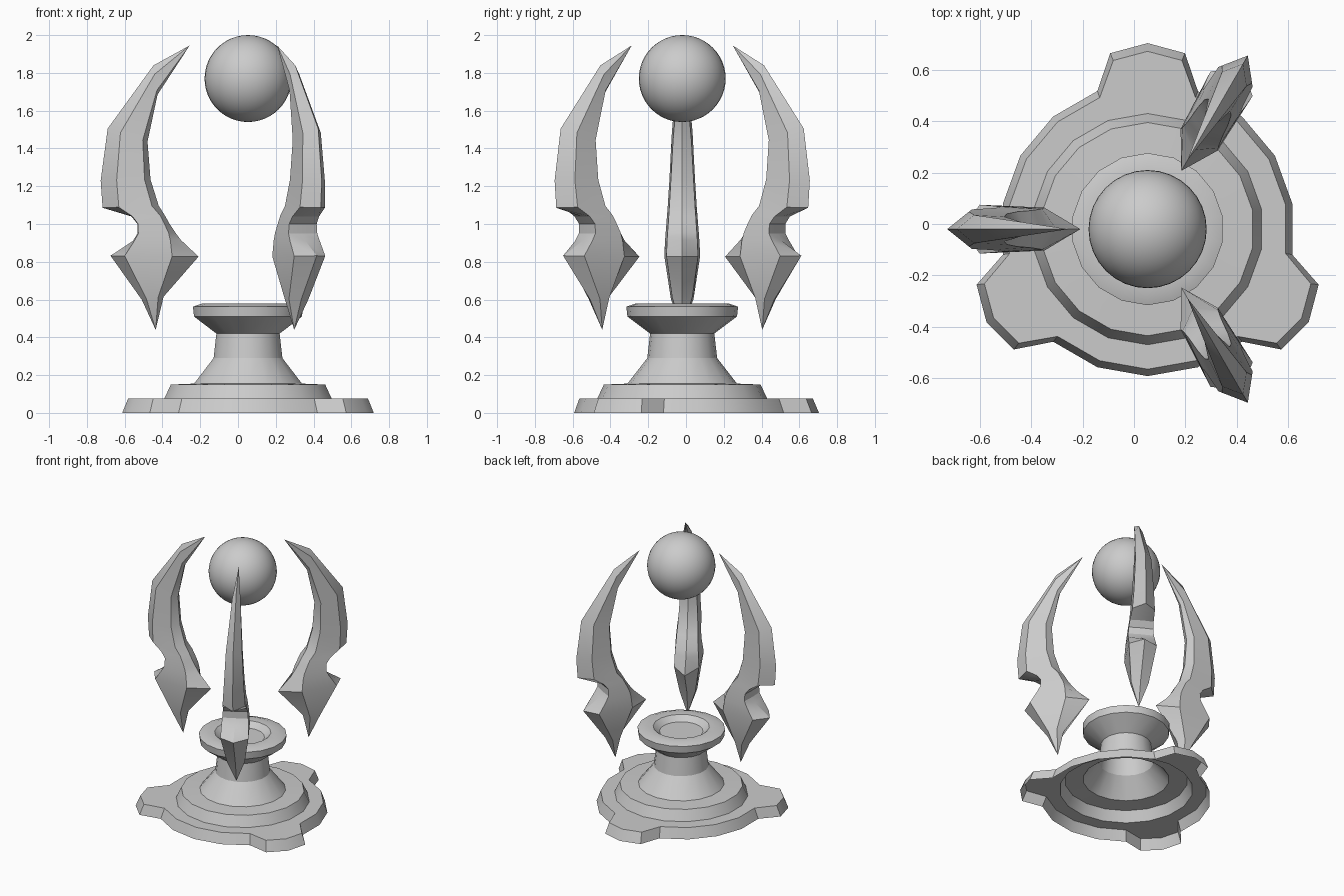
import bpy, bmesh, math

if "Cube" in bpy.data.objects:
    bpy.data.objects.remove(bpy.data.objects["Cube"])

CX, CY = 0.053, -0.02          # axis shared by every part
grey = bpy.data.materials.new("stone grey")
grey.diffuse_color = (0.6, 0.6, 0.6, 1)
grey.use_nodes = True
grey.node_tree.nodes["Principled BSDF"].inputs["Base Color"].default_value = grey.diffuse_color


def finish(name, bm, angle=30):
    bmesh.ops.recalc_face_normals(bm, faces=bm.faces)
    me = bpy.data.meshes.new(name)
    bm.to_mesh(me)
    bm.free()
    ob = bpy.data.objects.new(name, me)
    bpy.context.collection.objects.link(ob)
    ob.location = (CX, CY, 0)
    me.materials.append(grey)
    bpy.ops.object.select_all(action='DESELECT')
    ob.select_set(True)
    bpy.context.view_layer.objects.active = ob
    bpy.ops.object.shade_smooth_by_angle(angle=math.radians(angle))
    return ob


def loft(bm, rings):
    """Bridge closed rings of points; a ring of one point becomes a tip."""
    vs = [[bm.verts.new(p) for p in ring] for ring in rings]
    for a, b in zip(vs, vs[1:]):
        n = max(len(a), len(b))
        for i in range(n):
            j = (i + 1) % n
            if len(a) == 1:
                bm.faces.new((a[0], b[j], b[i]))
            elif len(b) == 1:
                bm.faces.new((a[i], a[j], b[0]))
            else:
                bm.faces.new((a[i], a[j], b[j], b[i]))


def polar(r, deg, z):
    a = math.radians(deg)
    return (r * math.cos(a), r * math.sin(a), z)


def circle(r, z):
    return [polar(r, 10 + 20 * i, z) for i in range(18)] if r else [(0, 0, z)]


# Base plate: 18-sided outline with three tabs, open underneath
def plate_ring(r, z, tab=None, corner=None, spread=12):
    flat = r * math.cos(math.radians(10)) / math.cos(math.radians(2))
    pts = []
    for c in (90, 210, 330):
        for d, rad in ((-40, r), (-20, r), (-spread, corner or flat), (0, tab or r),
                       (spread, corner or flat), (20, r), (40, r), (60, r)):
            pts.append(polar(rad, c + d, z))
    return pts


bm = bmesh.new()
loft(bm, [plate_ring(0.572, 0, 0.724, 0.70),
          plate_ring(0.545, 0.075, 0.692, 0.67, 11.5),
          plate_ring(0.45, 0.075)])
finish("base_plate", bm)

# Raised step and pedestal with a shallow bowl
for name, profile in (
    ("base_step", [(0.45, 0.075), (0.415, 0.15), (0.29, 0.155)]),
    ("pedestal", [(0.29, 0.155), (0.185, 0.29), (0.17, 0.42), (0.29, 0.51),
                  (0.296, 0.562), (0.25, 0.578), (0.19, 0.575),
                  (0.147, 0.54), (0, 0.54)]),
):
    bm = bmesh.new()
    loft(bm, [circle(r, z) for r, z in profile])
    finish(name, bm)

# Floating orb
bm = bmesh.new()
bmesh.ops.create_uvsphere(bm, u_segments=32, v_segments=24, radius=0.23)
finish("orb", bm, 60).location.z = 1.77

# Blade sections: outer edge (r, z), inner edge (r, z),
# positions of the two side creases between them, half width
SECTIONS = [
    (0.50, 1.84, 0.479, 1.685, 0.30, 0.85, 0.028),
    (0.743, 1.505, 0.532, 1.436, 0.32, 0.88, 0.055),
    (0.78, 1.23, 0.516, 1.235, 0.32, 0.88, 0.068),
    (0.77, 1.086, 0.473, 1.097, 0.29, 0.88, 0.077),
    (0.617, 1.04, 0.44, 1.045, 0.03, 0.86, 0.081),
    (0.585, 1.00, 0.415, 1.00, 0.02, 0.84, 0.084),
    (0.585, 0.95, 0.385, 0.955, 0.02, 0.82, 0.088),
    (0.61, 0.91, 0.355, 0.915, 0.03, 0.78, 0.091),
    (0.728, 0.832, 0.262, 0.827, 0.16, 0.70, 0.095),
    (0.563, 0.60, 0.447, 0.615, 0.22, 0.75, 0.06),
]


def blade_ring(ro, zo, ri, zi, t1, t2, w):
    def at(t, y):
        return (ro + (ri - ro) * t, y, zo + (zi - zo) * t)
    return [at(0, 0), at(t1, w), at(t2, w * 0.88), at(1, 0),
            at(t2, -w * 0.88), at(t1, -w)]


# Three notched blades around the orb
for name, deg in (("left_blade", 180), ("back_blade", 60), ("front_blade", 300)):
    bm = bmesh.new()
    loft(bm, [[(0.309, 0, 1.945)]] + [blade_ring(*s) for s in SECTIONS]
         + [[(0.489, 0, 0.44)]])
    finish(name, bm).rotation_euler.z = math.radians(deg)
